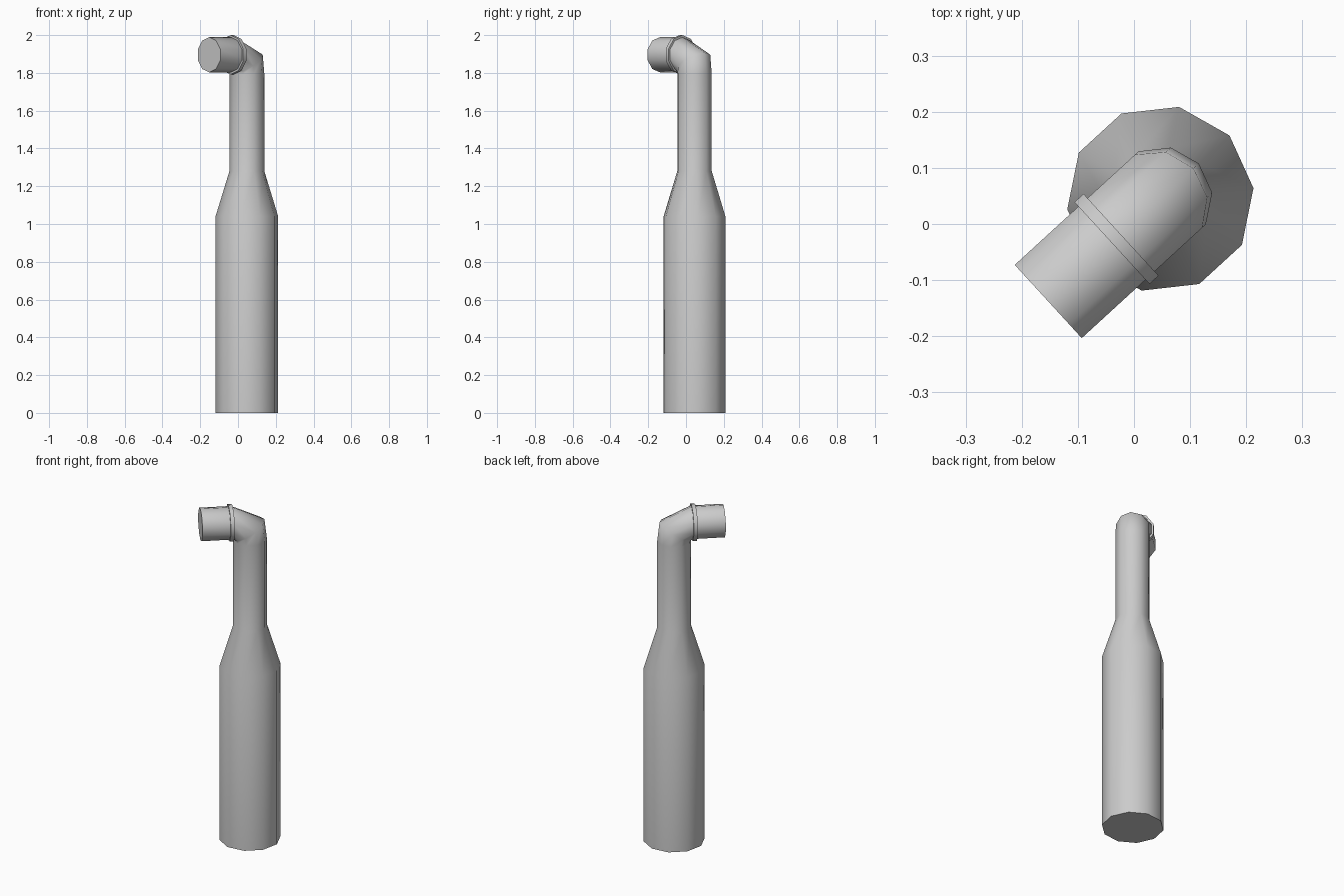
import bpy, bmesh, math
from mathutils import Vector

if "Cube" in bpy.data.objects:
    bpy.data.objects.remove(bpy.data.objects["Cube"])

SIDES = 10
CENTRE = Vector((0.047, 0.045, 0))
YAW = math.radians(222.5)                       # heading of the spout
FWD = Vector((math.cos(YAW), math.sin(YAW), 0))
SIDE = Vector((-FWD.y, FWD.x, 0))
UP = Vector((0, 0, 1))


def loft(name, sections, angle=65):
    """Skin sections; each is (near point, far point, half width) in the forward/up plane."""
    bm = bmesh.new()
    rings = []
    for (s0, z0), (s1, z1), w in sections:
        a = CENTRE + FWD * s0 + UP * z0
        b = CENTRE + FWD * s1 + UP * z1
        mid, half = (a + b) / 2, (b - a) / 2
        rings.append([bm.verts.new(mid + half * math.cos(t) + SIDE * w * math.sin(t))
                      for t in (math.tau * i / SIDES for i in range(SIDES))])
    for lo, hi in zip(rings, rings[1:]):
        for i in range(SIDES):
            j = (i + 1) % SIDES
            bm.faces.new((lo[i], lo[j], hi[j], hi[i]))
    bm.faces.new(rings[0][::-1])
    bm.faces.new(rings[-1])
    bmesh.ops.recalc_face_normals(bm, faces=bm.faces)
    mesh = bpy.data.meshes.new(name)
    bm.to_mesh(mesh)
    bm.free()
    ob = bpy.data.objects.new(name, mesh)
    bpy.context.collection.objects.link(ob)
    bpy.ops.object.select_all(action='DESELECT')
    ob.select_set(True)
    bpy.context.view_layer.objects.active = ob
    bpy.ops.object.shade_smooth_by_angle(angle=math.radians(angle))
    return ob


def level(z, r):
    """Horizontal section of the upright pipe."""
    return (-r, z), (r, z), r


def upright(s, r, z=1.896):
    """Vertical section across the spout."""
    return (s, z + r), (s, z - r), r


# Upright pipe: wide base, taper, neck, mitred elbow and spout
loft("pipe", [
    level(0, 0.167), level(1.04, 0.167), level(1.28, 0.093), level(1.795, 0.093),
    ((-0.08, 1.907), (0.094, 1.799), 0.093),
    upright(0.096, 0.093), upright(0.271, 0.093),
])

# Raised collar where the spout meets the elbow
loft("collar", [upright(0.095, 0.104), upright(0.117, 0.104)])
